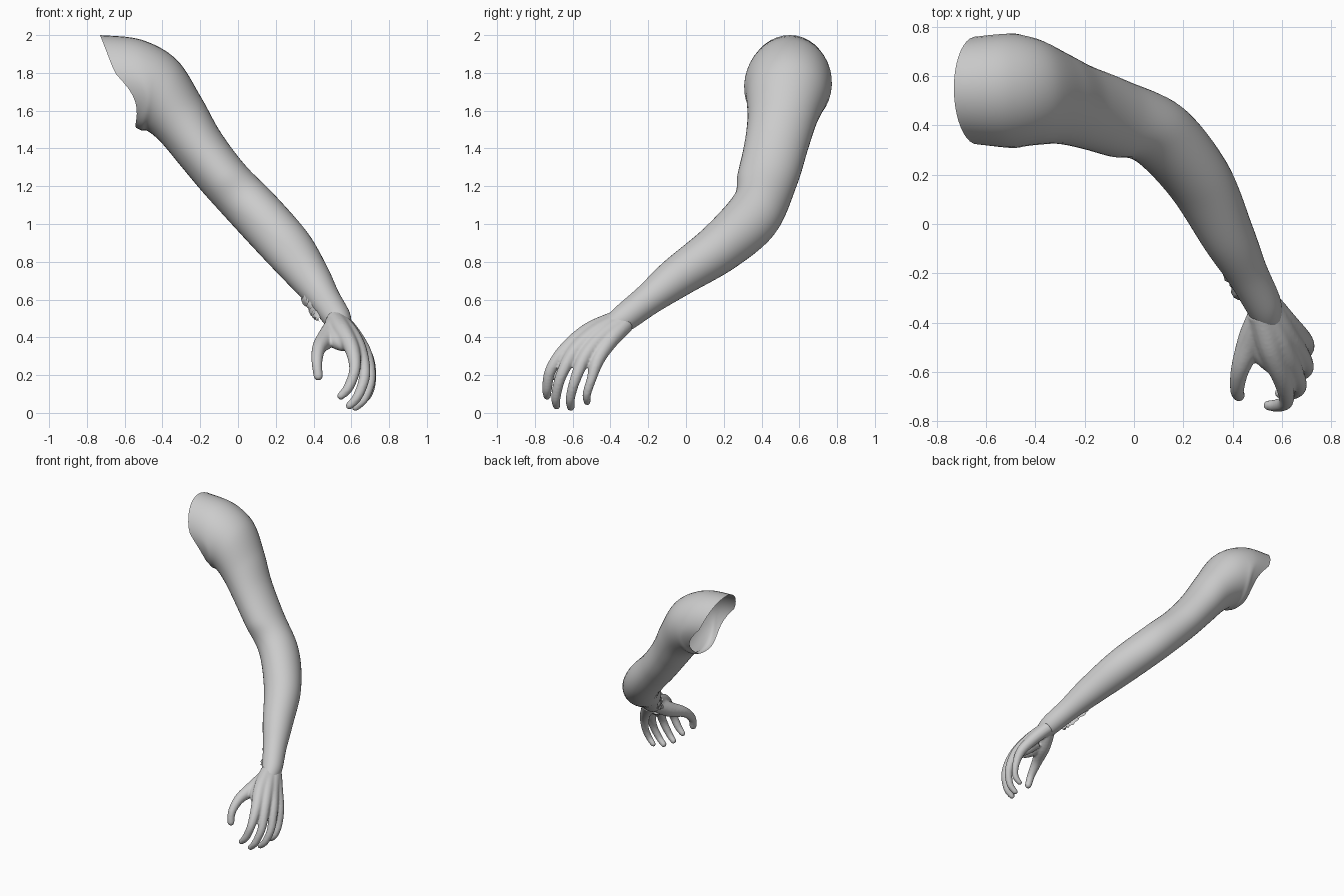
import bpy, bmesh, math, random
from mathutils import Vector as V

random.seed(4)
skin = bpy.data.materials.new("skin grey")
skin.diffuse_color = (0.6, 0.6, 0.6, 1)


def spline(rows, steps):
    """Catmull-Rom through rows of equal-length number lists."""
    out = []
    for i in range(len(rows) - 1):
        p = [rows[max(i - 1, 0)], rows[i], rows[i + 1], rows[min(i + 2, len(rows) - 1)]]
        for s in range(steps):
            t = s / steps
            out.append([0.5 * (2 * b + (c - a) * t + (2 * a - 5 * b + 4 * c - d) * t * t
                               + (3 * b - a - 3 * c + d) * t ** 3) for a, b, c, d in zip(*p)])
    return out + [list(rows[-1])]


def loft(bm, rings, sides, caps):
    """Skin elliptical rings given as (centre, axis1, axis2)."""
    loops = []
    for c, a, b in rings:
        loops.append([bm.verts.new(c + a * math.cos(k * math.tau / sides) + b * math.sin(k * math.tau / sides))
                      for k in range(sides)])
    for l0, l1 in zip(loops, loops[1:]):
        for k in range(sides):
            j = (k + 1) % sides
            bm.faces.new((l0[k], l0[j], l1[j], l1[k]))
    if caps:
        bm.faces.new(loops[0][::-1])
        bm.faces.new(loops[-1])


def tube(bm, pts, sides=14):
    """Rounded tube through (x, y, z, radius) points."""
    rows = spline(pts, 6)
    rings = []
    for i, r in enumerate(rows):
        d = (V(rows[min(i + 1, len(rows) - 1)][:3]) - V(rows[max(i - 1, 0)][:3])).normalized()
        a = d.cross(V((0.5, 0.8, 0.1))).normalized()
        rings.append((V(r[:3]), a * r[3], d.cross(a) * r[3]))
    c, a, b = rings[-1]
    for f in (0.4, 0.75, 0.95):
        s = math.sqrt(1 - f * f)
        rings.append((c + d * f * r[3], a * s, b * s))
    loft(bm, rings, sides, True)


def finish(bm, name):
    bmesh.ops.recalc_face_normals(bm, faces=bm.faces)
    me = bpy.data.meshes.new(name)
    bm.to_mesh(me)
    bm.free()
    ob = bpy.data.objects.new(name, me)
    bpy.context.collection.objects.link(ob)
    me.materials.append(skin)
    me.polygons.foreach_set("use_smooth", [True] * len(me.polygons))
    return ob


# Arm: open shoulder, upper arm, elbow, forearm (centre, axis1, axis2)
arm_rows = [
    (-0.635, 0.54, 1.755, 0, 0.22, 0, -0.095, 0.01, 0.245),
    (-0.51, 0.54, 1.735, 0, 0.232, 0, 0.0, 0.01, 0.24),
    (-0.40, 0.535, 1.68, 0, 0.215, 0, 0.075, 0.01, 0.19),
    (-0.30, 0.51, 1.55, 0, 0.185, 0, 0.105, 0.01, 0.12),
    (-0.20, 0.475, 1.40, 0, 0.17, 0, 0.105, 0, 0.09),
    (-0.07, 0.43, 1.235, 0.01, 0.158, -0.02, 0.105, 0, 0.08),
    (0.10, 0.365, 1.055, 0.05, 0.115, -0.085, 0.10, 0.02, 0.09)]
for x, y, z, r in [(0.262, 0.18, 0.875, 0.133), (0.382, -0.05, 0.715, 0.108),
                   (0.46, -0.2, 0.60, 0.084), (0.527, -0.33, 0.50, 0.073), (0.55, -0.4, 0.45, 0.055)]:
    arm_rows.append((x, y, z, 0.40 * r, 0.71 * r, -0.58 * r, 0.81 * r, 0.02 * r, 0.58 * r))
bm = bmesh.new()
loft(bm, [(V(r[:3]), V(r[3:6]), V(r[6:])) for r in spline(arm_rows, 8)], 40, False)
# flare the armpit lip and scoop the open edge between shoulder top and armpit
for v in bm.verts:
    if v.co.x < -0.45 and 1.52 < v.co.z < 1.8:
        v.co.x += 0.05 * math.sin((v.co.z - 1.52) / 0.28 * math.pi) * min(1, (-0.45 - v.co.x) / 0.1)
finish(bm, "arm")

# Hand: each finger runs from the wrist through its knuckle to the tip
fingers = [
    # index
    [(0.515, -0.36, 0.49, 0.055), (0.555, -0.51, 0.43, 0.05), (0.605, -0.635, 0.335, 0.04),
     (0.618, -0.715, 0.23, 0.03), (0.585, -0.735, 0.135, 0.027), (0.545, -0.735, 0.09, 0.021)],
    # middle
    [(0.525, -0.35, 0.485, 0.055), (0.59, -0.48, 0.42, 0.05), (0.645, -0.59, 0.325, 0.04),
     (0.67, -0.66, 0.2, 0.03), (0.635, -0.688, 0.09, 0.026), (0.59, -0.685, 0.038, 0.021)],
    # ring
    [(0.54, -0.33, 0.48, 0.055), (0.61, -0.44, 0.405, 0.048), (0.675, -0.53, 0.305, 0.038),
     (0.70, -0.585, 0.18, 0.029), (0.67, -0.612, 0.08, 0.025), (0.622, -0.61, 0.03, 0.021)],
    # little
    [(0.545, -0.32, 0.475, 0.05), (0.62, -0.40, 0.385, 0.044), (0.685, -0.465, 0.285, 0.036),
     (0.706, -0.50, 0.18, 0.026), (0.69, -0.525, 0.10, 0.023), (0.652, -0.523, 0.058, 0.019)],
    # thumb
    [(0.52, -0.36, 0.47, 0.055), (0.475, -0.47, 0.40, 0.055), (0.43, -0.59, 0.345, 0.038),
     (0.418, -0.67, 0.27, 0.029), (0.425, -0.695, 0.195, 0.025)]]
bm = bmesh.new()
for f in fingers:
    tube(bm, f)
# palm and thumb web filler
tube(bm, [(0.50, -0.42, 0.44, 0.05), (0.52, -0.52, 0.385, 0.045), (0.555, -0.57, 0.36, 0.035)])
tube(bm, [(0.56, -0.44, 0.40, 0.05), (0.60, -0.50, 0.35, 0.042), (0.625, -0.53, 0.33, 0.034)])
hand = finish(bm, "hand")
m = hand.modifiers.new("blend", 'REMESH')
m.mode, m.voxel_size, m.use_smooth_shade = 'VOXEL', 0.008, True
m = hand.modifiers.new("soften", 'SMOOTH')
m.factor, m.iterations = 0.5, 4

# Ragged torn skin along the inner wrist
bm = bmesh.new()
prev = None
n = 22
for i in range(n + 1):
    t = i / n
    c = V((0.315, -0.08, 0.685)).lerp(V((0.43, -0.30, 0.495)), t)
    w = 0.012 + 0.022 * math.sin(t * math.pi)
    side = V((0.29, -0.485, 0.824))
    out = V((-0.857, -0.515, -0.25))
    row = [bm.verts.new(c + side * w * k + out * (0.012 * (1 - k * k) + random.uniform(-0.008, 0.014)))
           for k in (-1.3, -0.5, 0.5, 1.3)]
    if prev:
        for k in range(3):
            bm.faces.new((prev[k], prev[k + 1], row[k + 1], row[k]))
    prev = row
finish(bm, "torn_wrist_skin")
